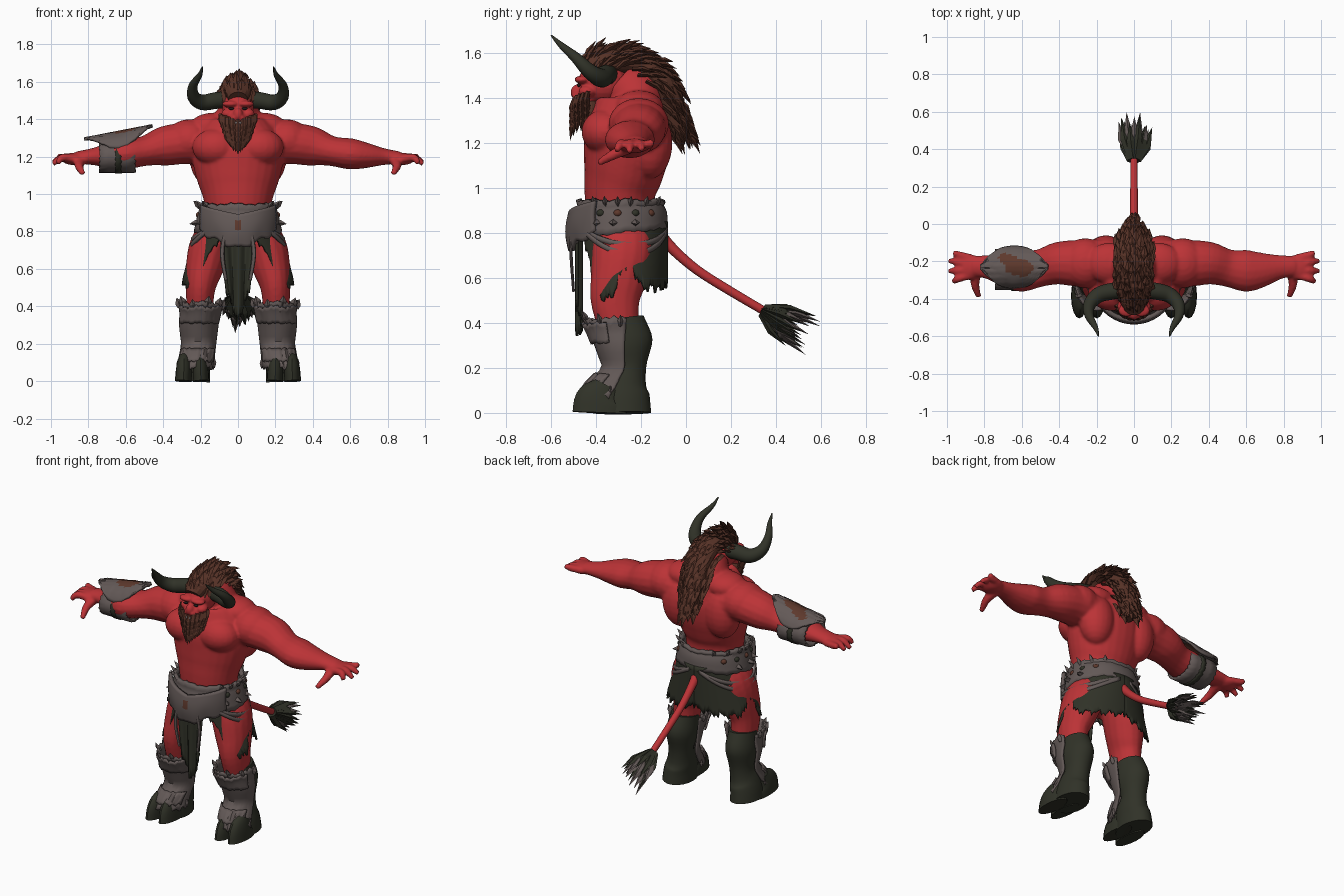
import bpy, bmesh, random
from math import sin, cos, pi, radians
from mathutils import Vector, Matrix

random.seed(4)
if "Cube" in bpy.data.objects:
    bpy.data.objects.remove(bpy.data.objects["Cube"])


def material(name, *rgb):
    m = bpy.data.materials.new(name)
    m.use_nodes = True
    m.diffuse_color = (*rgb, 1)
    m.node_tree.nodes["Principled BSDF"].inputs["Base Color"].default_value = (*rgb, 1)
    return m


RED = material("red skin", .5, .033, .037)
GREEN = material("dark green hide", .03, .032, .021)
GREY = material("worn grey armor", .125, .1, .095)
BROWN = material("brown hair", .095, .032, .02)
RUST = material("rust", .11, .04, .025)
BLACK = material("black", .012, .01, .01)


def finish(name, bm, mats, smooth=True):
    bmesh.ops.recalc_face_normals(bm, faces=bm.faces)
    mesh = bpy.data.meshes.new(name)
    bm.to_mesh(mesh)
    bm.free()
    for m in mats:
        mesh.materials.append(m)
    if smooth:
        mesh.polygons.foreach_set("use_smooth", [True] * len(mesh.polygons))
        mesh.set_sharp_from_angle(angle=radians(40))
    ob = bpy.data.objects.new(name, mesh)
    bpy.context.collection.objects.link(ob)
    return ob


def fuse(ob, voxel, rounds):
    mod = ob.modifiers.new("fuse", 'REMESH')
    mod.mode, mod.voxel_size, mod.use_smooth_shade = 'VOXEL', voxel, True
    mod = ob.modifiers.new("soften", 'SMOOTH')
    mod.factor, mod.iterations = .5, rounds


def ball(bm, c, r):
    bmesh.ops.create_uvsphere(bm, u_segments=20, v_segments=12, radius=1,
                              matrix=Matrix.Translation(c) @ Matrix.Diagonal((*r, 1)))


def tube(bm, pts, ref=(1, 0, 0), n=16, steps=4):
    """Smooth loft through points (x, y, z, radius along ref, other radius)."""
    p = [Vector(q) for q in pts]
    p = [2 * p[0] - p[1]] + p + [2 * p[-1] - p[-2]]
    path = []
    for i in range(1, len(p) - 2):
        a, b, c, d = p[i - 1:i + 3]
        for k in range(steps + (i == len(p) - 3)):
            t = k / steps
            path.append((2 * b + (c - a) * t + (2 * a - 5 * b + 4 * c - d) * t**2
                         + (3 * b - a - 3 * c + d) * t**3) / 2)
    rings = []
    for i, q in enumerate(path):
        t = Vector((path[min(i + 1, len(path) - 1)] - path[max(i - 1, 0)])[:3]).normalized()
        c = Vector(q[:3])
        side = (Vector(ref) - t * t.dot(Vector(ref))).normalized()
        up = t.cross(side)
        rings.append([bm.verts.new(c + side * q[3] * cos(2 * pi * k / n) + up * q[4] * sin(2 * pi * k / n))
                      for k in range(n)])
    for r, s in zip(rings, rings[1:]):
        for k in range(n):
            bm.faces.new((r[k], r[(k + 1) % n], s[(k + 1) % n], s[k]))
    bm.faces.new(rings[0])
    bm.faces.new(rings[-1])


def spike(bm, base, tip, w, t, bend=(0, 0, 0)):
    """Flat tapered lock, used for hair, tufts and thorns."""
    base, tip = Vector(base), Vector(tip)
    d = (tip - base).normalized()
    ref = Vector((1, 0, 0)) if abs(d.x) < .8 else Vector((0, 1, 0))
    side = (ref - d * d.dot(ref)).normalized()
    up = d.cross(side)
    rings = []
    for f, k in ((0, .8), (.45, 1)):
        c = base.lerp(tip, f) + Vector(bend) * f
        rings.append([bm.verts.new(c + o * k) for o in (side * w, up * t, -side * w, -up * t)])
    end = bm.verts.new(tip)
    for k in range(4):
        j = (k + 1) % 4
        bm.faces.new((rings[0][k], rings[0][j], rings[1][j], rings[1][k]))
        bm.faces.new((rings[1][k], rings[1][j], end))
    bm.faces.new(rings[0])


def sheet(name, fn, rows, cols, mats, thick=.012, rule=None):
    """Thickened surface fn(u, v) with u and v from 0 to 1."""
    bm = bmesh.new()
    g = [[bm.verts.new(fn(i / rows, j / cols)) for j in range(cols + 1)] for i in range(rows + 1)]
    for i in range(rows):
        for j in range(cols):
            f = bm.faces.new((g[i][j], g[i][j + 1], g[i + 1][j + 1], g[i + 1][j]))
            if rule and rule(f.calc_center_median()):
                f.material_index = 1
    bmesh.ops.remove_doubles(bm, verts=bm.verts, dist=.0001)
    mod = finish(name, bm, mats).modifiers.new("thickness", 'SOLIDIFY')
    mod.thickness, mod.offset = thick, 0


def lerp(table, key):
    key = min(max(key, table[0][0]), table[-1][0])
    for a, b in zip(table, table[1:]):
        if key <= b[0]:
            f = (key - a[0]) / (b[0] - a[0])
            return [p + (q - p) * f for p, q in zip(a[1:], b[1:])]


def around(a, rx, ry, z, cx=0, cy=-.29):
    return Vector((cx + rx * sin(a), cy - ry * cos(a), z))


def rag(a):
    return .5 * sin(23 * a) + .5 * sin(57 * a + 1)


# Muscular body: torso, arms, hands and thighs fused together
bm = bmesh.new()
tube(bm, [(0, -.28, .74, .16, .15), (0, -.295, .95, .18, .155), (0, -.28, 1.06, .215, .175),
          (0, -.265, 1.16, .24, .19), (0, -.26, 1.26, .24, .19), (0, -.25, 1.36, .19, .16),
          (0, -.25, 1.43, .12, .13), (0, -.3, 1.48, .08, .09)], n=28)
for s in (1, -1):
    ball(bm, (s * .115, -.36, 1.25), (.13, .105, .1))       # chest
    ball(bm, (s * .15, -.16, 1.2), (.11, .1, .16))          # back
    ball(bm, (s * .13, -.21, 1.36), (.13, .11, .075))       # neck muscle
    ball(bm, (s * .26, -.21, 1.285), (.13, .135, .115))     # shoulder
    tube(bm, [(s * x, y, z, a, b) for x, y, z, a, b in (
        (.18, -.21, 1.27, .13, .11), (.3, -.21, 1.27, .125, .11), (.4, -.21, 1.255, .115, .105),
        (.5, -.235, 1.23, .1, .08), (.6, -.25, 1.215, .112, .083), (.68, -.245, 1.207, .095, .07),
        (.78, -.23, 1.2, .065, .045), (.86, -.225, 1.195, .055, .034))], ref=(0, 1, 0))
    ball(bm, (s * .88, -.23, 1.188), (.065, .07, .033))
    for y, tx, ty, tz in ((-.18, .965, -.15, 1.205), (-.215, .99, -.195, 1.17),
                          (-.25, .99, -.25, 1.16), (-.275, .965, -.31, 1.165)):
        tube(bm, [(s * .88, y, 1.19, .022, .022), (s * .94, (y + ty) / 2, 1.195, .021, .021),
                  (s * tx, ty, tz, .014, .014)], ref=(0, 1, 0), n=10)
    tube(bm, [(s * .84, -.25, 1.18, .03, .028), (s * .85, -.32, 1.15, .024, .024),
              (s * .83, -.39, 1.11, .015, .015)], n=10)
    tube(bm, [(s * x, y, z, a, b) for x, y, z, a, b in (
        (.1, -.28, .84, .09, .13), (.15, -.28, .72, .11, .14), (.18, -.3, .6, .1, .125),
        (.2, -.315, .5, .08, .11), (.205, -.3, .38, .07, .09))])
fuse(finish("body", bm, [RED]), .009, 4)

# Head with brow, cheeks, nose and muzzle
bm = bmesh.new()
ball(bm, (0, -.37, 1.47), (.085, .11, .095))
ball(bm, (0, -.45, 1.4), (.062, .05, .055))
ball(bm, (0, -.485, 1.425), (.026, .028, .035))
for s in (1, -1):
    ball(bm, (s * .04, -.462, 1.482), (.045, .034, .018))
    ball(bm, (s * .055, -.44, 1.43), (.034, .038, .026))
    ball(bm, (s * .02, -.488, 1.408), (.017, .018, .014))
fuse(finish("head", bm, [RED]), .006, 3)
bm = bmesh.new()
for s in (1, -1):
    ball(bm, (s * .036, -.477, 1.457), (.015, .008, .007))
finish("eyes", bm, [BLACK])
bm = bmesh.new()
ball(bm, (0, -.495, 1.378), (.034, .014, .012))
finish("mouth", bm, [GREY])

# Beard
bm = bmesh.new()
ball(bm, (0, -.435, 1.34), (.072, .06, .065))
for row in range(4):
    for k in range(-5, 6):
        a, z = k * .3, 1.4 - row * .03
        base = around(a, .09 - row * .008, .065, z + .006 * abs(k), cy=-.43)
        tip = around(a, .085 - row * .015, .075, z - .09 + .009 * abs(k) - .01 * random.random(), cy=-.44)
        spike(bm, base, tip, .018, .012, (0, -.01, 0))
finish("beard", bm, [BROWN], False)

# Mane from brow to mid back
MANE = [(0, -.45, 1.525, .055), (.15, -.39, 1.57, .08), (.35, -.25, 1.585, .08), (.5, -.14, 1.53, .08),
        (.65, -.08, 1.44, .08), (.8, -.05, 1.34, .065), (1, -.025, 1.24, .035)]
bm = bmesh.new()
tube(bm, [(0, y, z - .02, w * .95, .055) for t, y, z, w in MANE])
for i in range(24):
    t = i / 23
    y, z, w = lerp(MANE, t)
    (y0, z0, _), (y1, z1, _) = lerp(MANE, t - .05), lerp(MANE, t + .05)
    along = Vector((0, y1 - y0, z1 - z0)).normalized()
    out = Vector((0, -along.z, along.y))
    for k in range(-3, 4):
        f = (k + random.uniform(-.4, .4)) / 3
        base = Vector((f * w, y, z)) + out * (.035 - .075 * f * f)
        tip = base + along * random.uniform(.07, .11) + out * random.uniform(.005, .045)
        spike(bm, base, tip + Vector((f * .015, 0, 0)), .02, .011, out * .018)
finish("mane", bm, [BROWN], False)

# Horns
for s, side in ((1, "left"), (-1, "right")):
    bm = bmesh.new()
    tube(bm, [(s * x, y, z, r, r) for x, y, z, r in (
        (.05, -.35, 1.505, .046), (.12, -.36, 1.5, .045), (.19, -.38, 1.49, .042), (.237, -.43, 1.52, .034),
        (.24, -.49, 1.58, .024), (.205, -.555, 1.635, .014), (.19, -.6, 1.68, .003))], ref=(0, 1, .6))
    finish(side + "_horn", bm, [GREEN])

# Tail and tuft
bm = bmesh.new()
tube(bm, [(0, -.14, .82, .03, .03), (0, -.06, .73, .024, .024), (0, .05, .635, .021, .021),
          (0, .2, .54, .02, .02), (0, .37, .44, .019, .019)])
finish("tail", bm, [RED])
for name, mat, count, reach, turn in (("tail_tuft", GREEN, 18, .25, 0), ("tail_tuft_tips", GREY, 13, .23, .5)):
    bm = bmesh.new()
    d = Vector((0, .87, -.49))
    for k in range(count):
        a = (k + turn) * 2.4
        r = Vector((1, 0, 0)) * cos(a) + Vector((0, .49, .87)) * sin(a)
        base = Vector((0, .34, .455)) + r * .02 + d * (turn * .08)
        tip = base + d * reach * random.uniform(.6, 1) + r * random.uniform(.03, .085)
        spike(bm, base, tip, .023, .014, r * .035)
    finish(name, bm, [mat], False)

# Ragged hide skirt
HEM = [(.45, .76), (.65, .68), (.85, .56), (1.1, .5), (1.35, .54), (1.55, .65), (1.75, .65),
       (2, .56), (2.6, .56), (3.2, .59)]


def skirt(s, u, v):
    a = .45 + (pi - .45) * v
    z = .85 - u * (.85 - lerp(HEM, a)[0] - .028 * rag(a))
    return around(s * a, .2 + (.85 - z) * .32, .19, z, cy=-.275)


for s, side in ((1, "left"), (-1, "right")):
    sheet(side + "_skirt", lambda u, v: skirt(s, u, v), 8, 60, [GREEN])
sheet("front_flap", lambda u, v: (
    (v - .5) * (.19 - .07 * u), -.475 - .012 * sin(v * 15),
    .8 - u * (.47 - .3 * abs(v - .5) + .03 * rag(v * 3))), 8, 30, [GREEN])

# Belt, front plate, hanging bands, studs and thorns
BELT = [(0, .225, .2, .78), (.5, .208, .195, .87), (.85, .195, .18, .92), (1, .205, .19, .945)]


def belt(u, v):
    a = 2 * pi * v
    rx, ry, z = lerp(BELT, u)
    return around(a, rx, ry, z + .008 * rag(a) * abs(2 * u - 1) + .02 * (1 - u) * (1 - cos(a)))


def plate(u, v):
    a = (v - .5) * 2.1
    low, high = .71 + .085 * abs(a) + .012 * cos(a * 12), .89 + .05 * abs(a)
    return around(a, .225, .222 + .014 * sin(pi * u), low + u * (high - low))


sheet("belt", belt, 6, 64, [GREY], .022)
sheet("belt_front_plate", plate, 10, 30, [GREY, RUST], .022,
      lambda c: abs(c.x) < .022 and abs(c.z - .835) < .025)
for s, side in ((1, "left"), (-1, "right")):
    for k, drop in enumerate((.07, .11)):
        sheet(f"{side}_hip_band_{k + 1}", lambda u, v: around(
            s * (.6 + 2.4 * v), .232 + drop / 5, .205, .83 - drop * sin(pi * v) - .024 * u), 2, 24, [GREY])
    bm = bmesh.new()
    tube(bm, [(s * .07, -.515, .8, .01, .007), (s * .085, -.51, .68, .012, .007),
              (s * .065, -.5, .54, .009, .006)], n=8)
    finish(side + "_front_strap", bm, [GREY])
    bm = bmesh.new()
    for a in (.9, 1.2, 1.5, 1.8, 2.2, 2.6):
        spike(bm, around(s * a, .2, .185, .925), around(s * a, .24, .205, .965), .014, .012)
    for a in (1, 1.4, 1.9):
        spike(bm, around(s * a, .2, .18, .85), around(s * a, .265, .225, .84), .02, .016)
    finish(side + "_belt_thorns", bm, [GREY], False)
    for name, mat, first in (("green", GREEN, 1.1), ("rust", RUST, 1.5)):
        bm = bmesh.new()
        for k in range(2):
            ball(bm, around(s * (first + k * .8), .206, .195, .888), (.02, .02, .017))
        finish(f"{side}_belt_{name}_studs", bm, [mat])

# Boots with cloven hooves and front greaves
GREAVE = [(0, .23, -.3, .1, .165, .07), (.2, .22, -.28, .092, .155, .13), (.4, .21, -.265, .088, .1, .2),
          (.65, .21, -.28, .1, .122, .3), (.85, .2, -.29, .102, .14, .37), (1, .2, -.3, .112, .16, .42)]


def greave(s, u, v, grow=0):
    cx, cy, rx, ry, z = lerp(GREAVE, u)
    a = (v - .5) * (2.6 + u)
    return around(a, rx + grow, ry + grow, z + .014 * rag(a) * abs(2 * u - 1), s * cx, cy)


for s, side in ((1, "left"), (-1, "right")):
    bm = bmesh.new()
    tube(bm, [(s * x, y, z, a, b) for x, y, z, a, b in (
        (.205, -.285, .42, .077, .097), (.21, -.27, .31, .087, .122), (.215, -.258, .2, .07, .08),
        (.225, -.28, .12, .08, .115), (.235, -.285, .06, .086, .125), (.24, -.285, 0, .09, .13))], n=20)
    for k in (-1, 1):
        tube(bm, [(s * .245 + k * x, y, z, a, b) for x, y, z, a, b in (
            (.04, -.35, .12, .034, .06), (.044, -.38, .06, .043, .11), (.047, -.385, 0, .045, .12))])
    finish(side + "_boot", bm, [GREEN])
    sheet(side + "_greave", lambda u, v: greave(s, u, v), 14, 30, [GREY])
    sheet(side + "_knee_plate", lambda u, v: greave(s, .68 + .25 * u, .16 + .68 * v, .014), 5, 24, [GREY])
    sheet(side + "_ankle_plate", lambda u, v: greave(s, .12 + .2 * u, .15 + .7 * v, .012), 4, 24, [GREY])
    bm = bmesh.new()
    for v in (.05, .22, .4, .6, .78, .95):
        p = greave(s, .93, v)
        spike(bm, p, p + Vector(((p.x - s * .2) * .2, (p.y + .3) * .2, .05)), .02, .012)
        p = greave(s, .15, v)
        spike(bm, p, p + Vector(((p.x - s * .22) * .1, 0, -.05)), .014, .01)
    finish(side + "_greave_thorns", bm, [GREY], False)


# Right forearm bracer
def bracer_plate(u, v):
    a = (2 * v - 1) * (.08 + 1.15 * sin(pi * u))
    x = -.82 + .36 * u
    return x, -.23 + .115 * sin(a), 1.2 + (.095 + .07 * u) * cos(a) + .004 * rag(a)


def cuff(lo, hi, grow):
    return lambda u, v: (lo + (hi - lo) * u + .008 * rag(2 * pi * v), -.243 + (.102 + grow) * sin(2 * pi * v),
                         1.2 + (.078 + grow) * cos(2 * pi * v))


sheet("bracer_plate", bracer_plate, 24, 20, [GREY, RUST], .014,
      lambda c: abs(c.x + .63 + .02 * sin(c.y * 60)) < .075 and abs(c.y + .225 + (c.x + .63) * .3) < .045)
sheet("bracer_cuff", cuff(-.74, -.55, 0), 4, 40, [GREY], .016)
sheet("bracer_strap", cuff(-.655, -.625, .008), 2, 40, [GREEN], .009)
